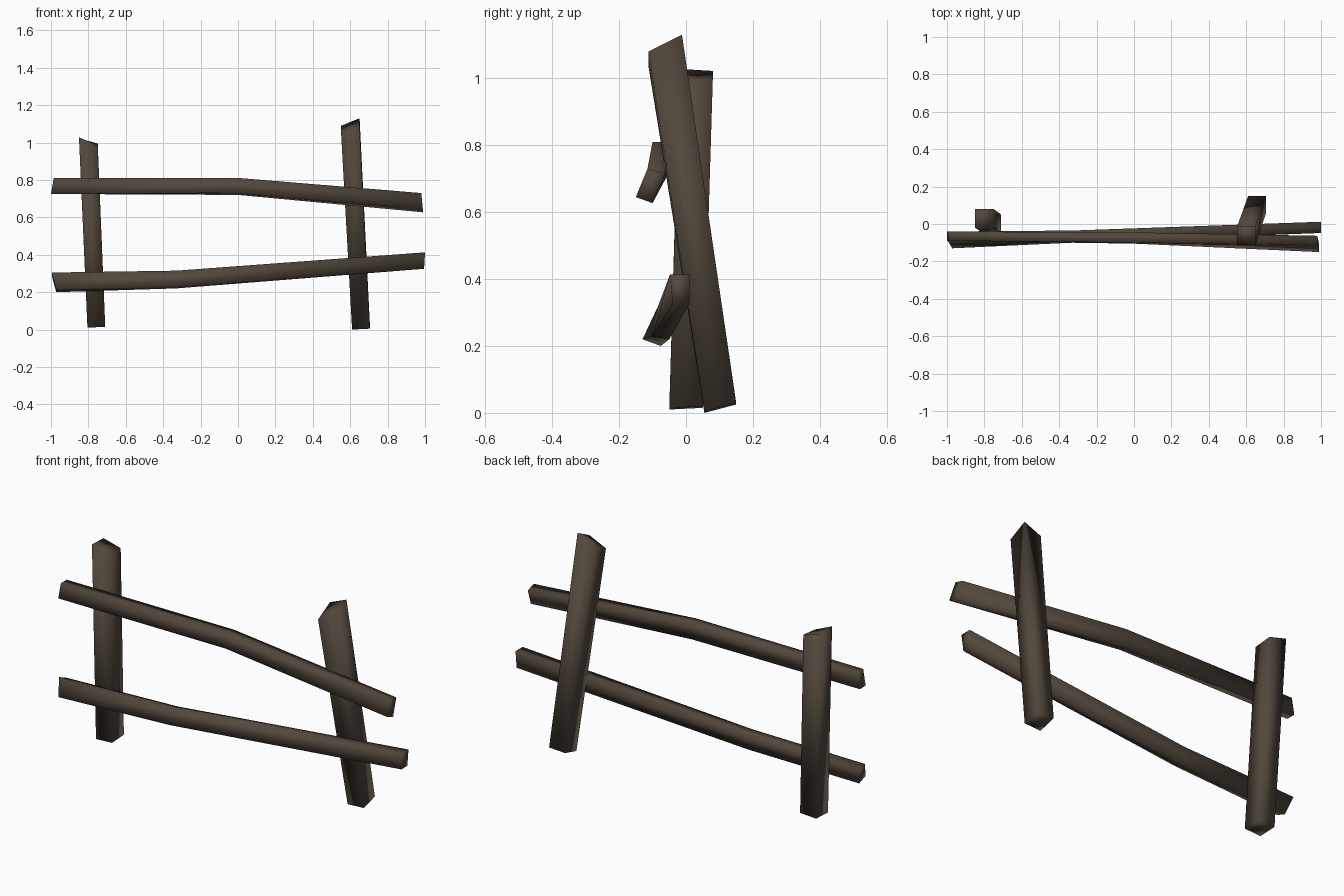
import bpy

if "Cube" in bpy.data.objects:
    bpy.data.objects.remove(bpy.data.objects["Cube"])

wood = bpy.data.materials.new("dark weathered wood")
wood.diffuse_color = (0.085, 0.065, 0.045, 1)
wood.use_nodes = True
wood.node_tree.nodes["Principled BSDF"].inputs["Base Color"].default_value = wood.diffuse_color


def beam(name, rings):
    """Join a row of four-cornered rings into a closed, smooth-shaded timber."""
    verts = [p for ring in rings for p in ring]
    n = len(rings)
    faces = [(0, 1, 2, 3), tuple(4 * (n - 1) + i for i in (3, 2, 1, 0))]
    for r in range(n - 1):
        for i in range(4):
            j = (i + 1) % 4
            faces.append((4 * r + j, 4 * r + i, 4 * r + 4 + i, 4 * r + 4 + j))
    me = bpy.data.meshes.new(name)
    me.from_pydata(verts, [], faces)
    me.materials.append(wood)
    me.validate()
    me.shade_smooth()
    ob = bpy.data.objects.new(name, me)
    bpy.context.collection.objects.link(ob)
    # consistent outward normals
    import bmesh
    bm = bmesh.new()
    bm.from_mesh(me)
    bmesh.ops.recalc_face_normals(bm, faces=bm.faces)
    bm.to_mesh(me)
    bm.free()
    return ob


def post_ring(x0, x1, y0, y1, zs):
    """Corners: front left, front right, back right, back left."""
    return list(zip((x0, x1, x1, x0), (y0, y0, y1, y1), zs))


def rail_ring(x_top, x_bot, yz):
    """Corners: bottom front, bottom back, top back, top front."""
    return [(x, y, z) for x, (y, z) in zip((x_bot, x_bot, x_top, x_top), yz)]


# leaning posts with slanted tops
beam("left_post", [
    post_ring(-0.805, -0.71, -0.05, 0.05, (0.01, 0.015, 0.02, 0.015)),
    post_ring(-0.85, -0.75, -0.02, 0.08, (1.028, 0.985, 0.995, 1.022))])
beam("right_post", [
    post_ring(0.61, 0.705, 0.055, 0.15, (0.0, 0.005, 0.03, 0.025)),
    post_ring(0.552, 0.65, -0.112, -0.012, (1.035, 1.08, 1.13, 1.09))])

# bent, slightly twisted rails
beam("upper_rail", [
    rail_ring(-0.985, -1.0, [(-0.09, 0.725), (-0.04, 0.725), (-0.04, 0.81), (-0.09, 0.81)]),
    rail_ring(0.01, 0.0, [(-0.105, 0.73), (-0.05, 0.72), (-0.045, 0.81), (-0.10, 0.81)]),
    rail_ring(0.98, 0.988, [(-0.15, 0.645), (-0.10, 0.627), (-0.063, 0.715), (-0.115, 0.73)])])
beam("lower_rail", [
    rail_ring(-0.995, -0.972, [(-0.13, 0.22), (-0.075, 0.20), (-0.04, 0.285), (-0.09, 0.305)]),
    rail_ring(-0.33, -0.33, [(-0.10, 0.23), (-0.05, 0.22), (-0.035, 0.305), (-0.085, 0.315)]),
    rail_ring(1.0, 0.995, [(-0.04, 0.325), (0.01, 0.325), (0.012, 0.413), (-0.048, 0.413)])])
